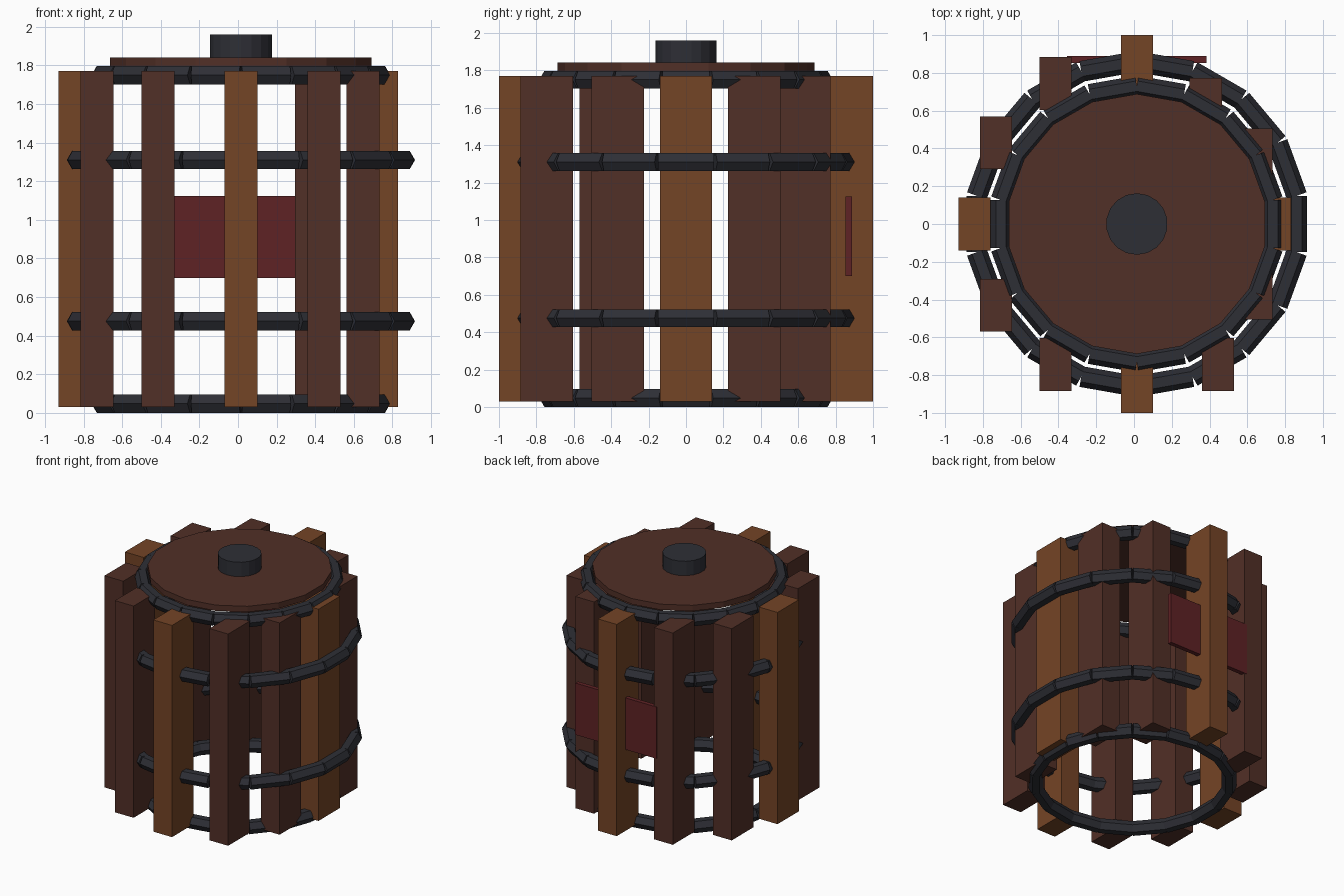
import bpy, bmesh
from math import radians, sin, cos
from mathutils import Matrix, Vector

if "Cube" in bpy.data.objects:
    bpy.data.objects.remove(bpy.data.objects["Cube"])

CX = 0.015          # barrel axis sits slightly right of centre
R_WIDE, R_NARROW = 0.86, 0.73


def material(name, rgb):
    m = bpy.data.materials.new(name)
    m.diffuse_color = (*rgb, 1)
    m.use_nodes = True
    m.node_tree.nodes["Principled BSDF"].inputs["Base Color"].default_value = m.diffuse_color
    return m


LIGHT_WOOD = material("light wood", (0.175, 0.058, 0.019))
DARK_WOOD = material("dark wood", (0.083, 0.029, 0.020))
IRON = material("dark iron", (0.027, 0.028, 0.036))
RED = material("dark red", (0.112, 0.016, 0.018))


def finish(name, bm, mat):
    me = bpy.data.meshes.new(name)
    bm.to_mesh(me)
    bm.free()
    me.materials.append(mat)
    ob = bpy.data.objects.new(name, me)
    bpy.context.collection.objects.link(ob)
    return ob


def box(name, centre, size, mat):
    bm = bmesh.new()
    bmesh.ops.create_cube(bm, size=1, matrix=Matrix.Translation(centre) @ Matrix.Diagonal((*size, 1)))
    return finish(name, bm, mat)


def disc(name, z0, z1, r, sides, mat):
    bm = bmesh.new()
    bmesh.ops.create_cone(bm, cap_ends=True, segments=sides, radius1=r, radius2=r, depth=z1 - z0,
                          matrix=Matrix.Translation((CX, 0, (z0 + z1) / 2)))
    return finish(name, bm, mat)


def hoop(name, z, r, count=18, thick=0.055):
    """Ring of straight six-sided bars, each spanning one chord."""
    bm = bmesh.new()
    half = radians(180 / count)
    for i in range(count):
        a = 2 * half * i
        radial = Vector((cos(a), sin(a), 0))
        tangent = Vector((-sin(a), cos(a), 0))
        m = Matrix((Vector((0, 0, 1)), radial, tangent)).transposed().to_4x4()
        m.translation = radial * r * cos(half) + Vector((CX, 0, z))
        bmesh.ops.create_cone(bm, cap_ends=True, segments=6, radius1=thick, radius2=thick,
                              depth=2 * r * sin(half), matrix=m)
    return finish(name, bm, IRON)


# Staves: unrotated planks around the axis; the right-hand ones sit further in
for i in range(12):
    deg = i * 30
    r = R_NARROW if deg in (0, 30, 60, 330) else R_WIDE
    a = radians(deg)
    box(f"stave_{i + 1}", (CX + r * cos(a), r * sin(a), 0.90), (0.17, 0.28, 1.74),
        LIGHT_WOOD if i % 3 == 0 else DARK_WOOD)

# Iron hoops
hoop("bottom_hoop", 0.048, R_NARROW)
hoop("lower_hoop", 0.475, R_WIDE)
hoop("upper_hoop", 1.31, R_WIDE)
hoop("top_hoop", 1.75, R_NARROW)

# Lid and its plug
disc("lid", 1.795, 1.842, 0.688, 18, DARK_WOOD)
disc("lid_plug", 1.83, 1.96, 0.163, 18, IRON)

# Red plate at the back
box("back_plate", (CX, 0.871, 0.912), (0.74, 0.035, 0.425), RED)
